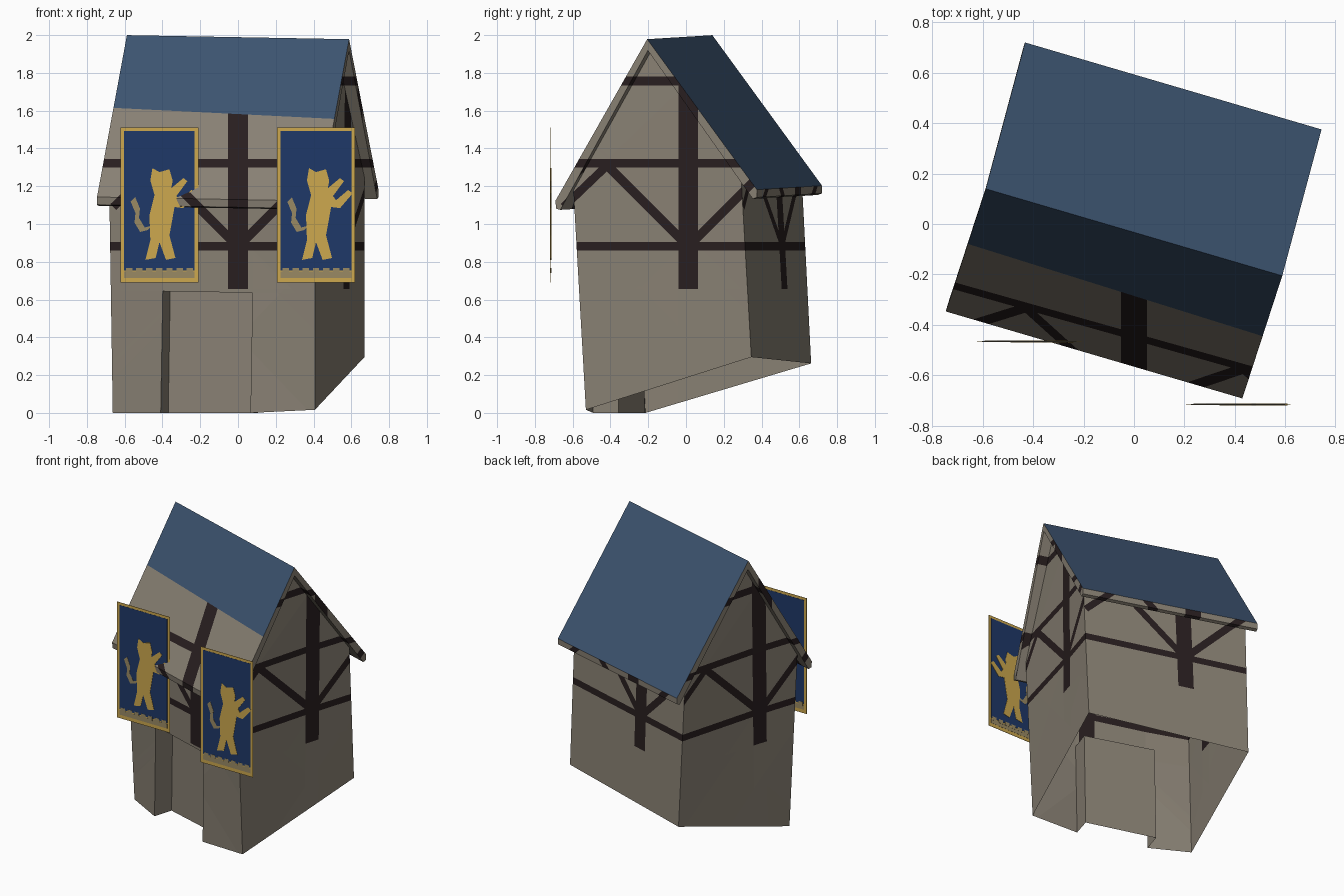
import bpy, bmesh, math
from mathutils import Matrix, Vector

if "Cube" in bpy.data.objects:
    bpy.data.objects.remove(bpy.data.objects["Cube"])


def material(name, r, g, b):
    lin = [((c / 255 + 0.055) / 1.055) ** 2.4 for c in (r, g, b)]
    m = bpy.data.materials.new(name)
    m.diffuse_color = (*lin, 1)
    m.use_nodes = True
    m.node_tree.nodes["Principled BSDF"].inputs["Base Color"].default_value = m.diffuse_color
    return m


PLASTER = material("plaster", 136, 128, 115)
TIMBER = material("dark_timber", 40, 30, 31)
ROOF = material("roof_blue", 60, 83, 111)
BLUE = material("banner_blue", 31, 56, 104)
GOLD = material("gold", 205, 168, 78)
DULL = material("dull_gold", 154, 138, 100)

# the house leans forward a little and is turned; local origin is the ridge middle
POSE = (Matrix.Translation((0, -0.033, 1.989))
        @ Matrix.Rotation(math.radians(-16.4), 4, 'Z')
        @ Matrix.Rotation(math.radians(3.1), 4, 'X')
        @ Matrix.Rotation(math.radians(1.0), 4, 'Y'))

# timber frame, drawn in (across, height): start, end, half width
BEAMS = [((0, 0.655), (0, 1.90), 0.052),
         ((-0.9, 0.882), (0.9, 0.882), 0.023),
         ((-0.9, 1.322), (0.9, 1.322), 0.023),
         ((-0.9, 1.757), (0.9, 1.757), 0.025)]
for s in (-1, 1):
    BEAMS += [((s * 0.03, 0.91), (s * 0.43, 1.31), 0.024),
              ((s * 0.43, 1.31), (s * 0.66, 1.09), 0.022)]
SHIFT = (0, 0.012)      # the frame sits slightly off centre on the side walls


def add_object(name, bm, mats):
    me = bpy.data.meshes.new(name)
    bm.to_mesh(me)
    bm.free()
    for m in mats:
        me.materials.append(m)
    ob = bpy.data.objects.new(name, me)
    bpy.context.collection.objects.link(ob)
    return ob


def prism(profile, a, b, place):
    """Extrude a 2D outline from a to b; place(p, q, depth) gives a point."""
    bm = bmesh.new()
    rows = [[bm.verts.new(place(p, q, d)) for p, q in profile] for d in (a, b)]
    n = len(profile)
    bm.faces.new(rows[0])
    bm.faces.new(rows[1][::-1])
    for i in range(n):
        j = (i + 1) % n
        bm.faces.new((rows[0][j], rows[0][i], rows[1][i], rows[1][j]))
    bmesh.ops.recalc_face_normals(bm, faces=bm.faces)
    return bm


def cut(bm, co, no, faces=None, **kw):
    faces = list(bm.faces) if faces is None else faces
    geom = set(faces)
    for f in faces:
        geom.update(f.edges)
        geom.update(f.verts)
    bmesh.ops.bisect_plane(bm, geom=list(geom), dist=1e-5,
                           plane_co=co, plane_no=no, **kw)


def axis_of(f):
    return 0 if abs(f.normal.y) > abs(f.normal.x) else 1


def on_slope(f, side):
    return f.normal.z > 0.3 and f.normal.y * side > 0.4


def paint_timber(bm):
    """Cut the beam outlines into the faces and colour the pieces."""
    bm.normal_update()
    for ax in (0, 1):
        def lift(u, z):
            return Vector((u, 0, z)) if ax == 0 else Vector((0, u, z))
        for a, b, w in BEAMS:
            a, b = Vector(a), Vector(b)
            d = (b - a).normalized()
            n = Vector((-d.y, d.x))
            for p, q in ((a + n * w, n), (a - n * w, n), (a, d), (b, d)):
                faces = [f for f in bm.faces
                         if axis_of(f) == ax and not on_slope(f, 1)]
                cut(bm, lift(p.x + SHIFT[ax], p.y), lift(*q), faces)
    bm.normal_update()
    for f in bm.faces:
        c = f.calc_center_median()
        ax = axis_of(f)
        p = Vector((c[ax] - SHIFT[ax], c.z))
        for a, b, w in BEAMS:
            a, b = Vector(a), Vector(b)
            d = (b - a).normalized()
            r = p - a
            if 0 < r.dot(d) < (b - a).length and abs(r.x * d.y - r.y * d.x) < w:
                f.material_index = 1


def along_x(y, z, x):
    return (x, y, z)


# walls: gabled prism with a door recess, open at the sloping ground line
wall_profile = [(-0.468, -2.5), (0.46, -2.5), (0.46, -0.72), (0, -0.04), (-0.468, -0.72)]
bm = prism(wall_profile, -0.55, 0.565, along_x)
for co, no in (((-0.268, 0, 0), (1, 0, 0)), ((0.227, 0, 0), (1, 0, 0)),
               ((0, 0, -1.325), (0, 0, 1))):
    cut(bm, co, no, [f for f in bm.faces if f.normal.y < -0.9])
    bm.normal_update()
door = [f for f in bm.faces if f.normal.y < -0.9
        and abs(f.calc_center_median().x + 0.02) < 0.1
        and f.calc_center_median().z < -1.4]
bmesh.ops.inset_individual(bm, faces=door, thickness=0, depth=-0.14)
for v in bm.verts:
    x, y, z = v.co
    if abs(x) < 0.3 and y < -0.2 and z < -1.3:      # door frame stands proud
        v.co.y += -0.025 + 0.055 * (z + 1.32)
    if x < -0.5:                                    # left wall flares upward
        v.co.x -= 0.018 * (z + 2)
    if z > -0.1:                                    # gables lean in
        v.co.x *= 0.96
bm.transform(POSE)
g0, g1, g2 = (Vector(v) for v in ((-0.66, -0.24, 0), (0.415, -0.52, 0.02), (0.67, 0.355, 0.298)))
cut(bm, g0, (g1 - g0).cross(g2 - g0).normalized(), clear_inner=True)
for v in bm.verts:                                  # settle the foot on the ground
    if v.co.z < 0.13 and v.co.x < 0.25:
        v.co.z = 0
    elif v.co.z < 0.35 and v.co.y > 0.55:
        v.co.z = 0.262
paint_timber(bm)
add_object("walls", bm, [PLASTER, TIMBER])

# roof: chevron slab; front slope is blue only near the ridge
half = [(0.557, -0.828), (0.554, -0.869), (0.532, -0.876)]
roof_profile = [(0, 0)] + half + [(0, -0.06)] + [(-y, z) for y, z in half[::-1]]
bm = prism(roof_profile, -0.613, 0.613, along_x)
bm.transform(POSE)
paint_timber(bm)
cut(bm, (0, 0, 1.582), Vector((0.05, 0, 1)).normalized(),
    [f for f in bm.faces if on_slope(f, -1)])
bm.normal_update()
for f in bm.faces:
    c = f.calc_center_median()
    if on_slope(f, 1) or (on_slope(f, -1) and c.z + 0.05 * c.x > 1.582):
        f.material_index = 2
add_object("roof", bm, [PLASTER, TIMBER, ROOF])


# banners: each layer is a little thicker than the one below, so it shows on both sides
def rect(x0, x1, z0, z1):
    return [(x0, z0), (x1, z0), (x1, z1), (x0, z1)]


BEAST = [(-.037, .196), (0, .175), (.053, .190), (.07, .13), (.063, .09),
         (.127, .143), (.148, .127), (.09, .048), (.106, .026), (.17, .08),
         (.195, .063), (.127, -.016), (.08, -.01), (.063, -.106), (.053, -.16),
         (.085, -.28), (.035, -.29), (0, -.196), (-.02, -.28), (-.074, -.29),
         (-.048, -.185), (-.053, -.053), (-.026, .053), (-.048, .13)]
TAIL = [(-.05, -.12), (-.09, -.13), (-.12, -.08), (-.115, -.03), (-.14, .03)]
tail_outline = [(x - 0.012, z - 0.012) for x, z in TAIL] + \
               [(x + 0.012, z + 0.012) for x, z in TAIL[::-1]]

for side, cx, y in (("left", -0.416, -0.466), ("right", 0.413, -0.716)):
    def layer(part, outline, thick, mat):
        bm = prism(outline, y - thick / 2, y + thick / 2,
                   lambda p, q, d: (cx + p, d, 1.10 + q))
        add_object(f"{side}_banner_{part}", bm, [mat])

    layer("border", rect(-0.207, 0.207, -0.41, 0.412), 0.002, GOLD)
    layer("field", rect(-0.187, 0.187, -0.345, 0.393), 0.004, BLUE)
    layer("hem", rect(-0.187, 0.187, -0.385, -0.352), 0.004, DULL)
    for i in range(7):
        x = -0.187 + 0.374 * (i + 0.5) / 7
        layer(f"hem_tooth_{i + 1}", rect(x - 0.017, x + 0.017, -0.36, -0.332), 0.006, DULL)
    layer("tail", tail_outline, 0.006, DULL)
    layer("beast", BEAST, 0.008, GOLD)
